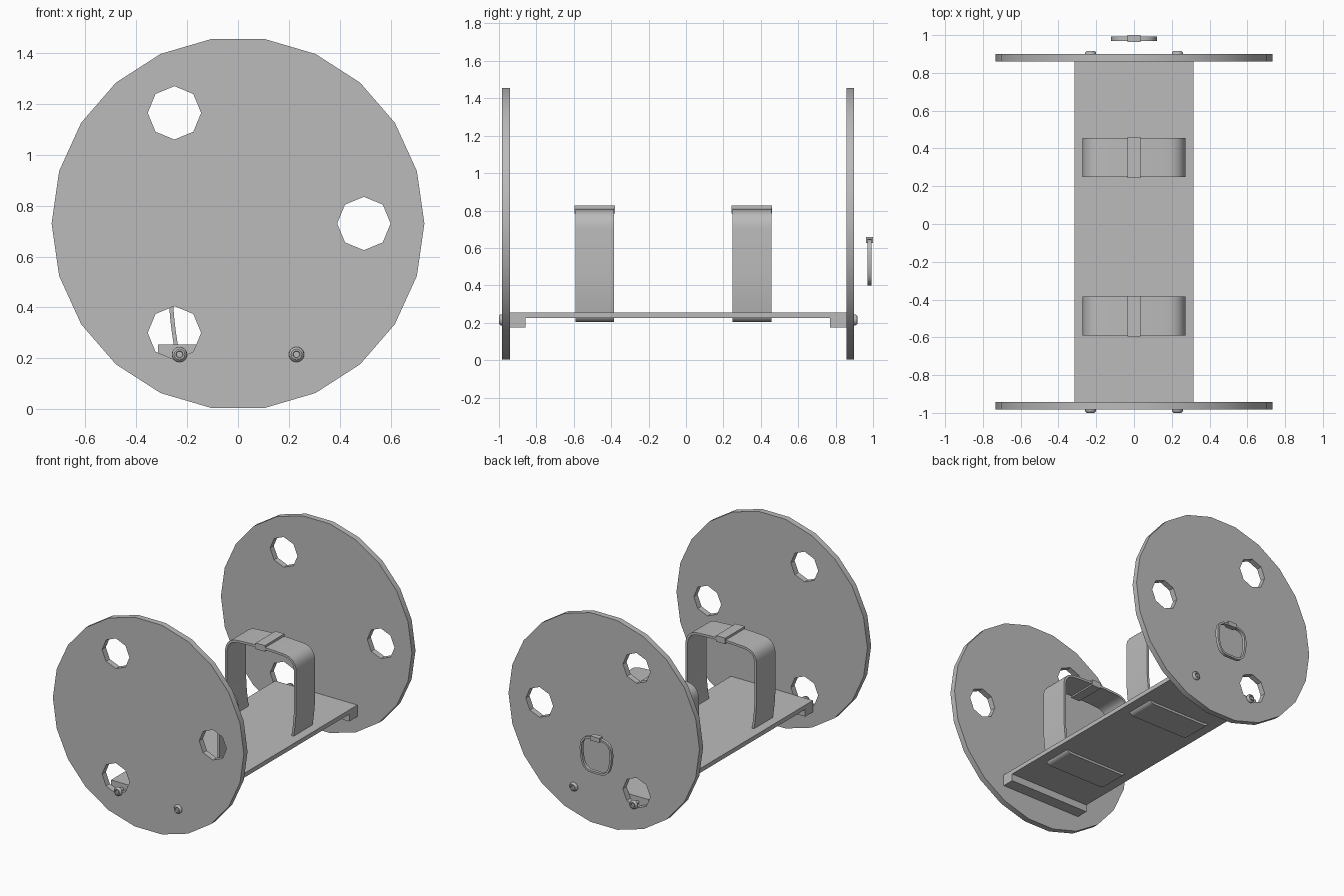
import bpy
import math
from mathutils import Vector

default = bpy.data.objects.get("Cube")
if default:
    bpy.data.objects.remove(default, do_unlink=True)

grey = bpy.data.materials.new("plain grey")
grey.use_nodes = True
COLOUR = (0.5, 0.5, 0.5, 1.0)
grey.diffuse_color = COLOUR
grey.node_tree.nodes["Principled BSDF"].inputs["Base Color"].default_value = COLOUR


def finish(obj, smooth=True):
    """Give the object its material and smooth its soft edges."""
    obj.data.materials.clear()
    obj.data.materials.append(grey)
    bpy.ops.object.select_all(action="DESELECT")
    obj.select_set(True)
    bpy.context.view_layer.objects.active = obj
    if smooth:
        bpy.ops.object.shade_smooth_by_angle(angle=math.radians(30))
    return obj


def box(name, x0, x1, y0, y1, z0, z1):
    bpy.ops.mesh.primitive_cube_add(size=1)
    obj = bpy.context.object
    obj.name = name
    for v in obj.data.vertices:
        v.co = ((x0 + x1) / 2 + v.co.x * (x1 - x0),
                (y0 + y1) / 2 + v.co.y * (y1 - y0),
                (z0 + z1) / 2 + v.co.z * (z1 - z0))
    return finish(obj, False)


def plate(name, loops, y0, y1):
    """Fill x/z outlines (inner loops are holes) and extrude from y0 to y1."""
    curve = bpy.data.curves.new(name, "CURVE")
    curve.dimensions = "2D"
    curve.fill_mode = "BOTH"
    curve.extrude = (y1 - y0) / 2
    for loop in loops:
        spline = curve.splines.new("POLY")
        spline.points.add(len(loop) - 1)
        for point, (x, z) in zip(spline.points, loop):
            point.co = (x, z, 0, 1)
        spline.use_cyclic_u = True
    obj = bpy.data.objects.new(name, curve)
    bpy.context.collection.objects.link(obj)
    obj.location.y = (y0 + y1) / 2
    obj.rotation_euler.x = math.pi / 2
    bpy.ops.object.select_all(action="DESELECT")
    obj.select_set(True)
    bpy.context.view_layer.objects.active = obj
    bpy.ops.object.convert(target="MESH")
    return finish(bpy.context.object)


def polygon(x, z, radius, sides):
    return [(x + radius * math.cos(math.tau * i / sides),
             z + radius * math.sin(math.tau * i / sides)) for i in range(sides)]


def rounded(corners, steps=8):
    """Round each (x, z, reach) corner with a short quadratic curve."""
    path = []
    for i, (x, z, reach) in enumerate(corners):
        c = Vector((x, z))
        a = c + (Vector(corners[i - 1][:2]) - c).normalized() * reach
        b = c + (Vector(corners[(i + 1) % len(corners)][:2]) - c).normalized() * reach
        for k in range(steps + 1):
            t = k / steps
            path.append(a * (1 - t) ** 2 + c * 2 * t * (1 - t) + b * t ** 2)
    return path


def band(name, half, crown, thickness, y0, y1):
    """Closed band, mirrored from its right half, with a slightly raised crown."""
    corners = half + [crown] + [(-x, z, r) for x, z, r in reversed(half)]
    path = rounded(corners)
    inner = []
    for i, p in enumerate(path):
        d = (path[(i + 1) % len(path)] - path[i - 1]).normalized()
        inner.append(p + Vector((-d.y, d.x)) * thickness)
    return plate(name, [path, inner], y0, y1)


def screw(name, x, y, z, direction):
    """Round screw with a recessed head; direction is the way the head faces."""
    profile = [(0, .008), (.012, .008), (.014, .017), (.021, .017), (.028, .01),
               (.03, 0), (.012, 0), (.012, -.08), (0, -.08)]
    n = 20
    verts = [(r * math.cos(math.tau * i / n), r * math.sin(math.tau * i / n), h)
             for r, h in profile[1:-1] for i in range(n)]
    rows = len(profile) - 2
    faces = [(a * n + i, (a + 1) * n + i, (a + 1) * n + (i + 1) % n, a * n + (i + 1) % n)
             for a in range(rows - 1) for i in range(n)]
    faces += [tuple(range(n)), tuple(reversed(range((rows - 1) * n, rows * n)))]
    mesh = bpy.data.meshes.new(name)
    mesh.from_pydata(verts, [], faces)
    obj = bpy.data.objects.new(name, mesh)
    bpy.context.collection.objects.link(obj)
    obj.location = (x, y, z)
    obj.rotation_euler.x = -direction * math.pi / 2
    return finish(obj)


# End discs with three lightening holes each
HOLES = [(-0.25, 1.165), (0.495, 0.73), (-0.25, 0.30)]
for end, y0, y1 in (("front", -0.983, -0.942), ("back", 0.859, 0.899)):
    loops = [polygon(0, 0.73, 0.733, 22)]
    loops += [polygon(x, z, 0.105, 8) for x, z in HOLES]
    plate(end + "_disc", loops, y0, y1)

# Board with a cleat under each end
box("board", -0.315, 0.315, -0.942, 0.859, 0.225, 0.255)
box("front_cleat", -0.315, 0.315, -0.942, -0.857, 0.175, 0.225)
box("back_cleat", -0.315, 0.315, 0.77, 0.859, 0.175, 0.225)

# Screws through the discs into the cleats
for side, x in (("left", 0.23), ("right", -0.23)):
    screw("front_screw_" + side, x, -0.983, 0.215, -1)
    screw("back_screw_" + side, x, 0.899, 0.215, 1)

# Straps wrapped around the board, each with a buckle
STRAP = [(0.245, 0.205, 0.04), (0.273, 0.38, 0.11), (0.273, 0.80, 0.10)]
for end, y0, y1 in (("front", -0.591, -0.384), ("back", 0.248, 0.456)):
    band(end + "_strap", STRAP, (0, 0.815, 0.12), 0.016, y0, y1)
    box(end + "_buckle", -0.035, 0.035, y0 - 0.004, y1 + 0.004, 0.785, 0.827)

# Small loose ring strap behind the back disc
RING = [(0.09, 0.40, 0.06), (0.121, 0.50, 0.04), (0.121, 0.64, 0.08)]
band("ring_strap", RING, (0, 0.65, 0.03), 0.014, 0.97, 0.992)
box("ring_buckle", -0.035, 0.035, 0.963, 1.0, 0.627, 0.658)
